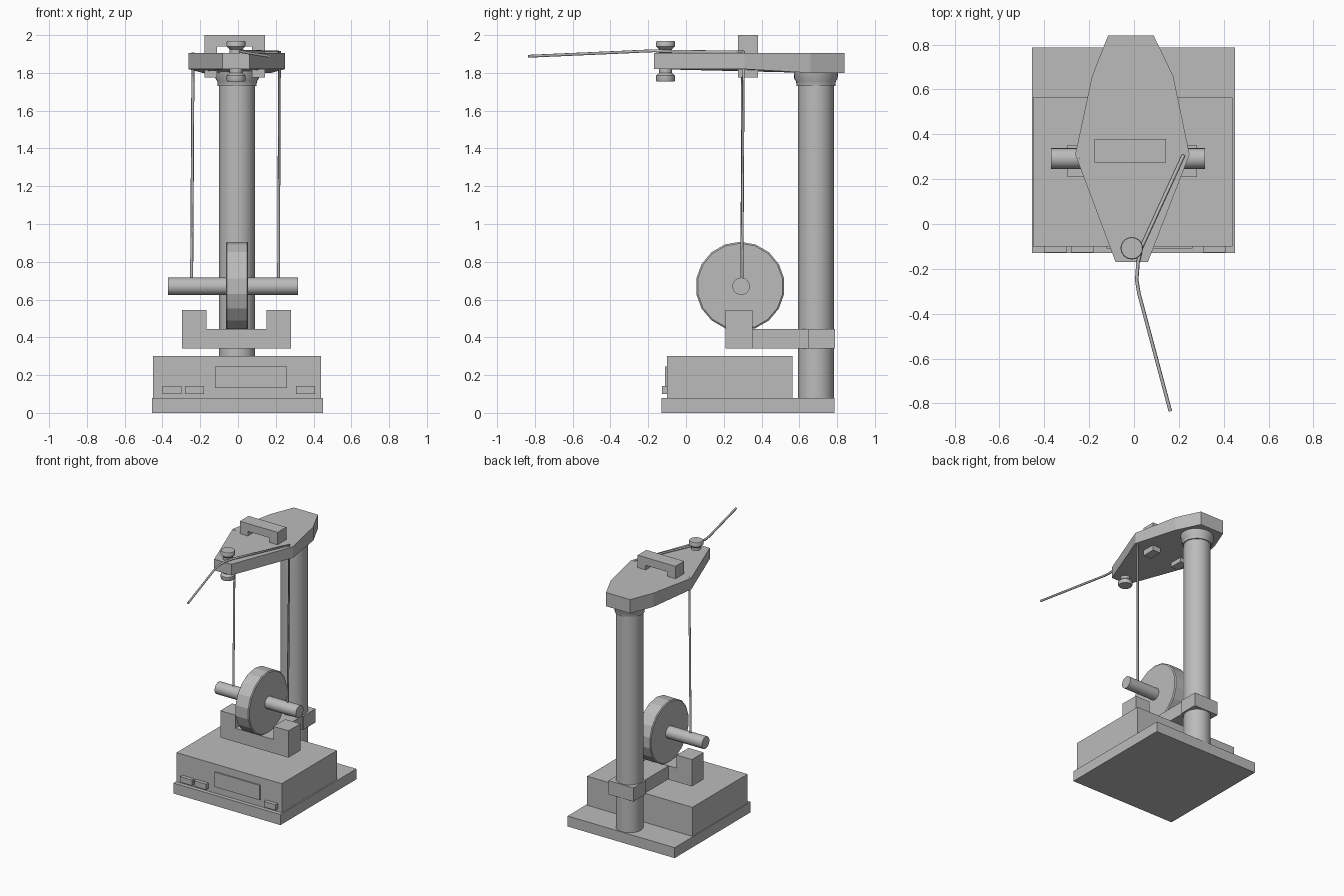
import bpy, bmesh, math
from mathutils import Vector

if "Cube" in bpy.data.objects:
    bpy.data.objects.remove(bpy.data.objects["Cube"])

grey = bpy.data.materials.new("light_grey")
grey.diffuse_color = (0.5, 0.5, 0.5, 1)
grey.use_nodes = True
grey.node_tree.nodes["Principled BSDF"].inputs["Base Color"].default_value = grey.diffuse_color


def finish(name, bm, smooth=False):
    bmesh.ops.recalc_face_normals(bm, faces=bm.faces[:])
    me = bpy.data.meshes.new(name)
    bm.to_mesh(me)
    bm.free()
    me.materials.append(grey)
    ob = bpy.data.objects.new(name, me)
    bpy.context.collection.objects.link(ob)
    if smooth:
        bpy.ops.object.select_all(action='DESELECT')
        ob.select_set(True)
        bpy.context.view_layer.objects.active = ob
        bpy.ops.object.shade_smooth_by_angle(angle=math.radians(35))
    return ob


def box(name, x, y, z):
    bm = bmesh.new()
    bmesh.ops.create_cube(bm, size=1)
    for v in bm.verts:
        v.co = Vector([(r[0] + r[1]) / 2 + c * (r[1] - r[0]) for r, c in zip((x, y, z), v.co)])
    return finish(name, bm)


def prism(name, outline, place_a, place_b):
    """Loft one outline between two placement functions."""
    bm = bmesh.new()
    a = [bm.verts.new(place_a(p)) for p in outline]
    b = [bm.verts.new(place_b(p)) for p in outline]
    bm.faces.new(a)
    bm.faces.new(b[::-1])
    n = len(a)
    for i in range(n):
        bm.faces.new((a[i], a[(i + 1) % n], b[(i + 1) % n], b[i]))
    return finish(name, bm)


def turned(name, profile, centre, axis='Z', n=32, smooth=True):
    """Solid of revolution from (radius, height) pairs."""
    bm = bmesh.new()
    rings = []
    for r, h in profile:
        ring = []
        for i in range(n):
            t = math.tau * i / n
            p = (r * math.cos(t), r * math.sin(t), h) if axis == 'Z' else (h, r * math.sin(t), r * math.cos(t))
            ring.append(bm.verts.new(Vector(p) + Vector(centre)))
        rings.append(ring)
    for a, b in zip(rings, rings[1:]):
        for i in range(n):
            bm.faces.new((a[i], a[(i + 1) % n], b[(i + 1) % n], b[i]))
    bm.faces.new(rings[0])
    bm.faces.new(rings[-1])
    return finish(name, bm, smooth)


def cord(name, points, r=0.008):
    cu = bpy.data.curves.new(name, 'CURVE')
    cu.dimensions = '3D'
    cu.bevel_depth = r
    cu.bevel_resolution = 1
    cu.use_fill_caps = True
    sp = cu.splines.new('POLY')
    sp.points.add(len(points) - 1)
    for p, c in zip(sp.points, points):
        p.co = (*c, 1)
    cu.materials.append(grey)
    bpy.context.collection.objects.link(bpy.data.objects.new(name, cu))


# Base and control box
box("base_plate", (-0.455, 0.45), (-0.13, 0.787), (0, 0.08))
box("control_box", (-0.45, 0.44), (-0.10, 0.565), (0.08, 0.302))
box("display", (-0.122, 0.26), (-0.11, -0.09), (0.132, 0.245))
for i, x in enumerate((-0.40, -0.28, 0.308)):
    box(f"button_{i + 1}", (x, x + 0.10), (-0.128, -0.09), (0.10, 0.143))

# Column with flared collar
turned("column", [(0.095, 0.06), (0.095, 1.82)], (-0.005, 0.688, 0))
turned("column_collar", [(0.103, 1.73), (0.105, 1.755), (0.115, 1.77), (0.118, 1.83)], (-0.005, 0.688, 0))

# U-shaped cradle, arm and clamp
cradle = [(-0.297, 0.34), (0.28, 0.34), (0.28, 0.545), (0.152, 0.545),
          (0.152, 0.445), (-0.168, 0.445), (-0.168, 0.545), (-0.297, 0.545)]
prism("cradle", cradle, lambda p: (p[0], 0.21, p[1]), lambda p: (p[0], 0.353, p[1]))
box("cradle_arm", (-0.098, 0.092), (0.35, 0.66), (0.342, 0.443))
box("column_clamp", (-0.108, 0.102), (0.645, 0.79), (0.34, 0.445))

# Wheel and axle
turned("wheel", [(0.228, -0.064), (0.236, -0.058), (0.236, 0.048), (0.228, 0.054)], (0, 0.287, 0.67), 'X', 18, False)
turned("axle", [(0.046, -0.37), (0.046, 0.317)], (0, 0.292, 0.67), 'X', 24)

# Top plate, slightly thicker towards the column
outline = [(-0.116, 0.84), (0.088, 0.84), (0.175, 0.66), (0.248, 0.31),
           (0.062, -0.17), (-0.082, -0.17), (-0.262, 0.31), (-0.187, 0.66)]
prism("top_plate", outline, lambda p: (p[0], p[1], 1.80 if p[1] > 0.5 else 1.82),
      lambda p: (p[0], p[1], 1.905))

# Handle clasping the top plate
handle = [(-0.177, 1.775), (-0.11, 1.775), (-0.11, 1.94), (0.075, 1.94),
          (0.075, 1.775), (0.142, 1.775), (0.142, 2.0), (-0.177, 2.0)]
prism("handle", handle, lambda p: (p[0], 0.275, p[1]), lambda p: (p[0], 0.38, p[1]))

# Cord knob passing through the plate
turned("cord_knob", [(0.047, 1.755), (0.05, 1.762), (0.05, 1.785), (0.034, 1.80), (0.034, 1.82),
                     (0.034, 1.91), (0.034, 1.925), (0.05, 1.94), (0.05, 1.963), (0.047, 1.97)],
       (-0.01, -0.108, 0), n=24)

# Cords
cord("left_cord", [(-0.238, 0.30, 1.908), (-0.246, 0.295, 0.625)])
cord("right_cord", [(0.214, 0.295, 0.625), (0.22, 0.305, 1.912), (0.035, -0.10, 1.915),
                    (0.018, -0.17, 1.917), (0.012, -0.25, 1.914), (0.022, -0.31, 1.911),
                    (0.162, -0.835, 1.888)])
